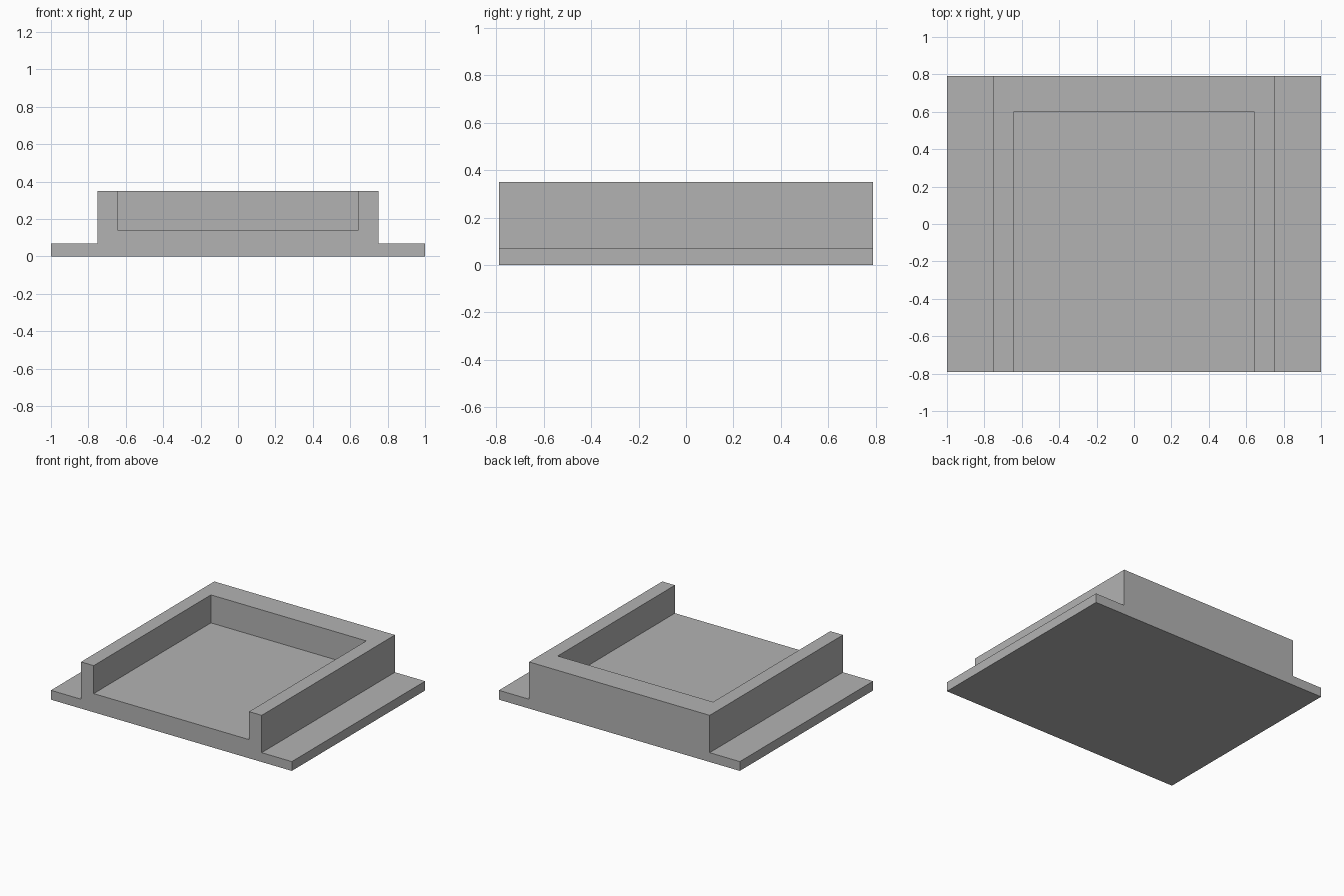
import bpy
import bmesh

default_cube = bpy.data.objects.get("Cube")
if default_cube:
    bpy.data.objects.remove(default_cube, do_unlink=True)

# Main dimensions
HALF_WIDTH, HALF_DEPTH = 1.0, 0.79
WALL_OUTER, WALL_INNER = 0.75, 0.645
FLANGE_TOP, FLOOR_TOP, WALL_TOP = 0.07, 0.14, 0.35
POCKET_BACK = 0.60

grey = bpy.data.materials.new("plain_grey")
grey.use_nodes = True
colour = (0.45, 0.45, 0.45, 1.0)
grey.diffuse_color = colour
grey.node_tree.nodes["Principled BSDF"].inputs["Base Color"].default_value = colour


def extrude_profile(name, half_profile, front, back):
    """Mirror an x-z half profile and extrude it along y into a closed solid."""
    outline = half_profile + [(-x, z) for x, z in reversed(half_profile)]
    bm = bmesh.new()
    face = bm.faces.new([bm.verts.new((x, front, z)) for x, z in outline])
    result = bmesh.ops.extrude_face_region(bm, geom=[face], use_keep_orig=True)
    verts = [v for v in result["geom"] if isinstance(v, bmesh.types.BMVert)]
    bmesh.ops.translate(bm, verts=verts, vec=(0, back - front, 0))
    bmesh.ops.recalc_face_normals(bm, faces=bm.faces)
    mesh = bpy.data.meshes.new(name)
    bm.to_mesh(mesh)
    bm.free()
    mesh.materials.append(grey)
    obj = bpy.data.objects.new(name, mesh)
    bpy.context.collection.objects.link(obj)
    return obj


# Flanged block
tray = extrude_profile(
    "flanged_tray",
    [(HALF_WIDTH, 0), (HALF_WIDTH, FLANGE_TOP),
     (WALL_OUTER, FLANGE_TOP), (WALL_OUTER, WALL_TOP)],
    -HALF_DEPTH, HALF_DEPTH)

# Pocket open at the front and top
cutter = extrude_profile(
    "pocket_cutter",
    [(WALL_INNER, FLOOR_TOP), (WALL_INNER, WALL_TOP + 0.2)],
    -HALF_DEPTH - 0.2, POCKET_BACK)
cutter.hide_render = True

pocket = tray.modifiers.new("pocket", 'BOOLEAN')
pocket.operation = 'DIFFERENCE'
pocket.solver = 'EXACT'
pocket.object = cutter

# Bake the cut and discard the cutter
bpy.context.view_layer.objects.active = tray
tray.select_set(True)
bpy.ops.object.modifier_apply(modifier=pocket.name)
bpy.data.objects.remove(cutter, do_unlink=True)
